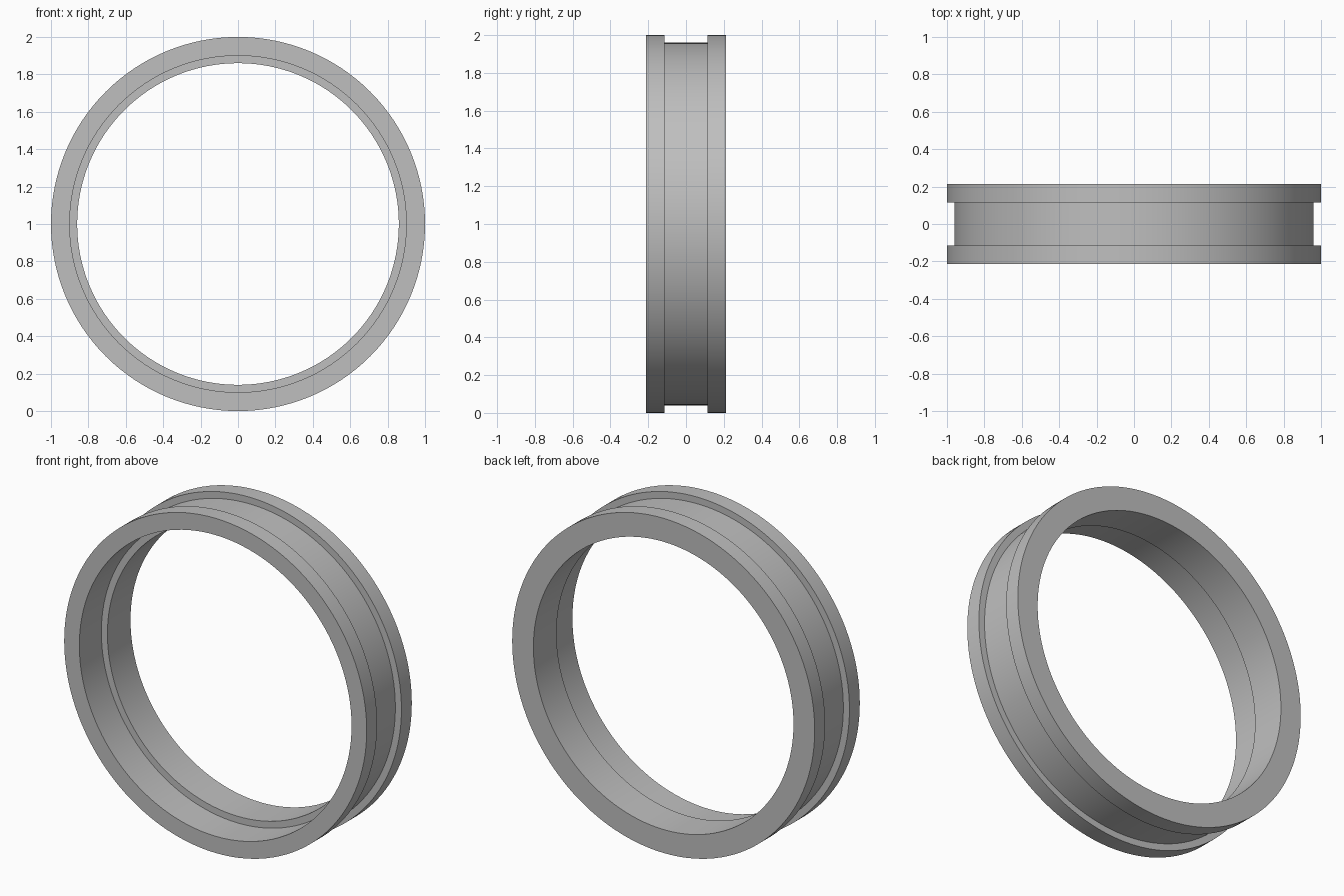
import bpy
import bmesh
from math import pi, radians
from mathutils import Matrix, Vector

cube = bpy.data.objects.get("Cube")
if cube:
    bpy.data.objects.remove(cube, do_unlink=True)

SEGMENTS = 128
HALF_WIDTH = 0.213
HALF_GROOVE = 0.115
OUTER, GROOVE = 1.0, 0.96
SEAT, BORE = 0.90, 0.86
SEAT_END = -0.005

# Plain grey material
grey = bpy.data.materials.new("plain_grey")
grey.use_nodes = True
colour = (0.52, 0.52, 0.52, 1)
grey.diffuse_color = colour
grey.node_tree.nodes["Principled BSDF"].inputs["Base Color"].default_value = colour

# Cross-section as (radius, y): grooved outside, stepped bore inside
profile = [
    (SEAT, -HALF_WIDTH), (OUTER, -HALF_WIDTH),
    (OUTER, -HALF_GROOVE), (GROOVE, -HALF_GROOVE),
    (GROOVE, HALF_GROOVE), (OUTER, HALF_GROOVE),
    (OUTER, HALF_WIDTH), (BORE, HALF_WIDTH),
    (BORE, SEAT_END), (SEAT, SEAT_END),
]

# Spin the closed section around the y axis
bm = bmesh.new()
verts = [bm.verts.new((r, y, 0)) for r, y in profile]
edges = [bm.edges.new((v, verts[(i + 1) % len(verts)])) for i, v in enumerate(verts)]
bmesh.ops.spin(bm, geom=verts + edges, cent=Vector(), axis=(0, 1, 0),
               angle=2 * pi, steps=SEGMENTS, use_merge=True)
bmesh.ops.remove_doubles(bm, verts=bm.verts, dist=1e-5)
bmesh.ops.recalc_face_normals(bm, faces=bm.faces)
bmesh.ops.transform(bm, matrix=Matrix.Translation((0, 0, OUTER)), verts=bm.verts)

mesh = bpy.data.meshes.new("grooved_ring")
bm.to_mesh(mesh)
bm.free()
mesh.materials.append(grey)
ring = bpy.data.objects.new("grooved_ring", mesh)
bpy.context.collection.objects.link(ring)

# Smooth walls with crisp corners
bpy.ops.object.select_all(action="DESELECT")
ring.select_set(True)
bpy.context.view_layer.objects.active = ring
bpy.ops.object.shade_smooth_by_angle(angle=radians(30))
